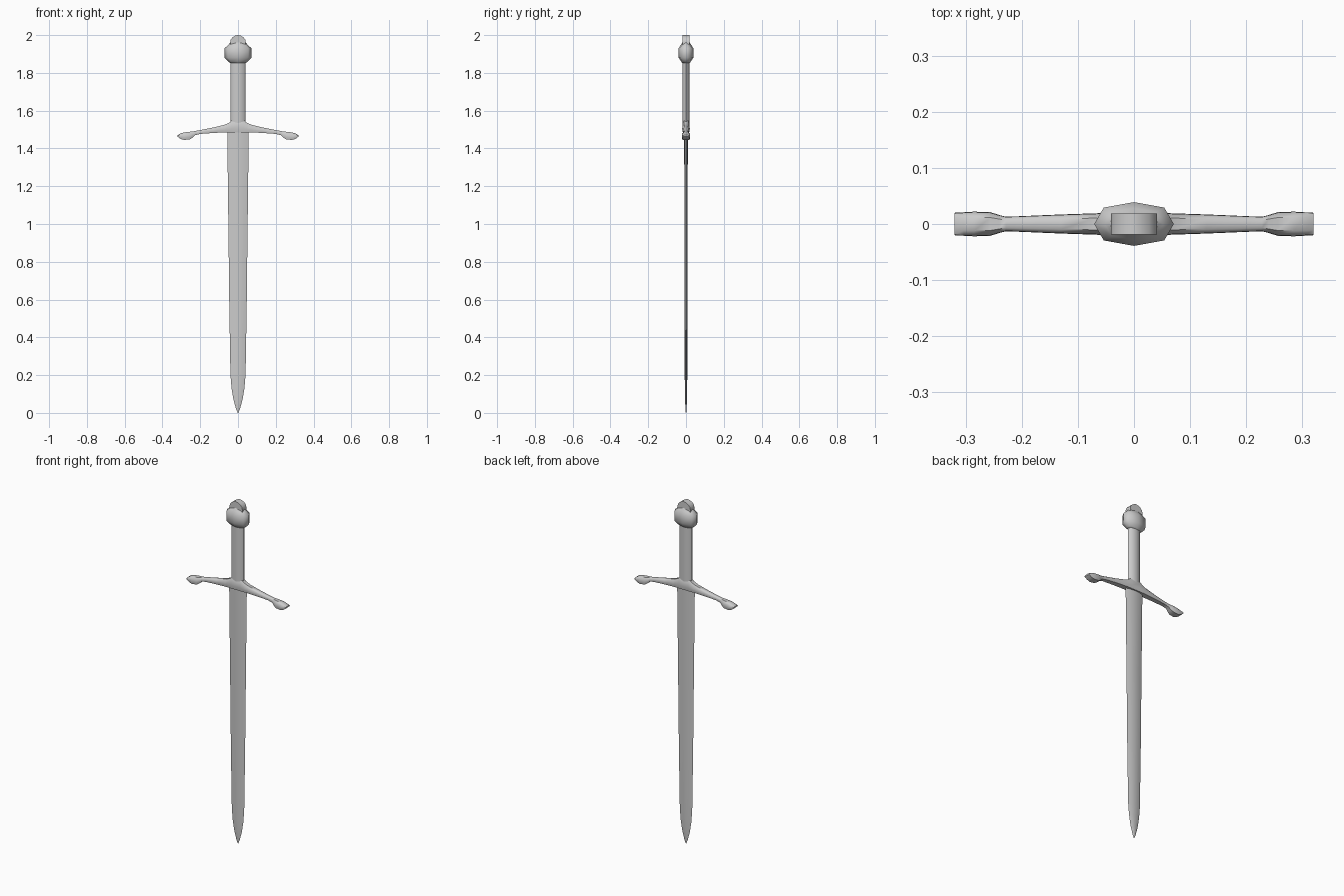
import bpy, bmesh, math

if "Cube" in bpy.data.objects:
    bpy.data.objects.remove(bpy.data.objects["Cube"])


def loft(name, rings, angle=35):
    """Skin a list of equal-length point rings and cap both ends."""
    bm = bmesh.new()
    loops = [[bm.verts.new(p) for p in r] for r in rings]
    for a, b in zip(loops, loops[1:]):
        n = len(a)
        for i in range(n):
            j = (i + 1) % n
            bm.faces.new((a[i], a[j], b[j], b[i]))
    bm.faces.new(loops[0][::-1])
    bm.faces.new(loops[-1])
    bmesh.ops.recalc_face_normals(bm, faces=bm.faces[:])
    me = bpy.data.meshes.new(name)
    bm.to_mesh(me)
    bm.free()
    ob = bpy.data.objects.new(name, me)
    bpy.context.collection.objects.link(ob)
    bpy.ops.object.select_all(action='DESELECT')
    ob.select_set(True)
    bpy.context.view_layer.objects.active = ob
    bpy.ops.object.shade_smooth_by_angle(angle=math.radians(angle))
    return ob


def octagon(z, hx, hy, kx=0.76, ky=0.75):
    """Flattened eight-sided horizontal section."""
    unit = [(1, 0), (kx, ky), (0, 1), (-kx, ky),
            (-1, 0), (-kx, -ky), (0, -1), (kx, -ky)]
    return [(u * hx, v * hy, z) for u, v in unit]


def box(z, hx, hy):
    return [(hx, hy, z), (-hx, hy, z), (-hx, -hy, z), (hx, -hy, z)]


def guard_section(x, top, bottom, hy):
    """Rounded bar section across the guard at x."""
    h = top - bottom
    side = [(0.55, 1.0), (0.95, 0.75), (1.0, 0.3), (0.85, 0.0)]
    right = [(x, hy * u, bottom + h * v) for u, v in side]
    left = [(x, -y, z) for _, y, z in reversed(right)]
    return right + left


# Blade: thin lens section tapering to a rounded point
blade = [(0.0, 0.001, 0.001), (0.02, 0.010, 0.003), (0.07, 0.024, 0.005),
         (0.13, 0.034, 0.006), (0.20, 0.040, 0.007), (0.56, 0.046, 0.008),
         (1.0, 0.051, 0.008), (1.50, 0.057, 0.010)]
loft("blade", [octagon(z, hx, hy, 0.55, 0.75) for z, hx, hy in blade])

# Grip
loft("grip", [octagon(z, 0.040, 0.019) for z in (1.50, 1.87)], 50)

# Pommel: faceted bulb
pommel = [(1.852, 0.040, 0.019), (1.858, 0.050, 0.024), (1.880, 0.071, 0.039),
          (1.930, 0.071, 0.039), (1.948, 0.052, 0.028), (1.962, 0.040, 0.019)]
loft("pommel", [octagon(*p) for p in pommel], 50)

# Pommel cap: rounded from the front, flat sided
cap = [(1.94, 0.041), (1.965, 0.041), (1.978, 0.038), (1.990, 0.027),
       (1.997, 0.014), (2.0, 0.004)]
loft("pommel_cap", [box(z, hx, 0.019) for z, hx in cap])

# Crossguard: drooping arms with swollen wedge ends
arm = [(0.030, 1.550, 1.485, 0.020), (0.045, 1.537, 1.485, 0.020),
       (0.070, 1.526, 1.485, 0.019), (0.130, 1.511, 1.482, 0.017),
       (0.200, 1.497, 1.477, 0.014), (0.228, 1.492, 1.470, 0.013),
       (0.240, 1.490, 1.457, 0.016), (0.256, 1.488, 1.448, 0.021),
       (0.285, 1.485, 1.445, 0.022), (0.303, 1.480, 1.450, 0.021),
       (0.320, 1.470, 1.462, 0.020)]
left = [guard_section(-x, t, b, h) for x, t, b, h in reversed(arm)]
loft("crossguard", left + [guard_section(*a) for a in arm], 45)
